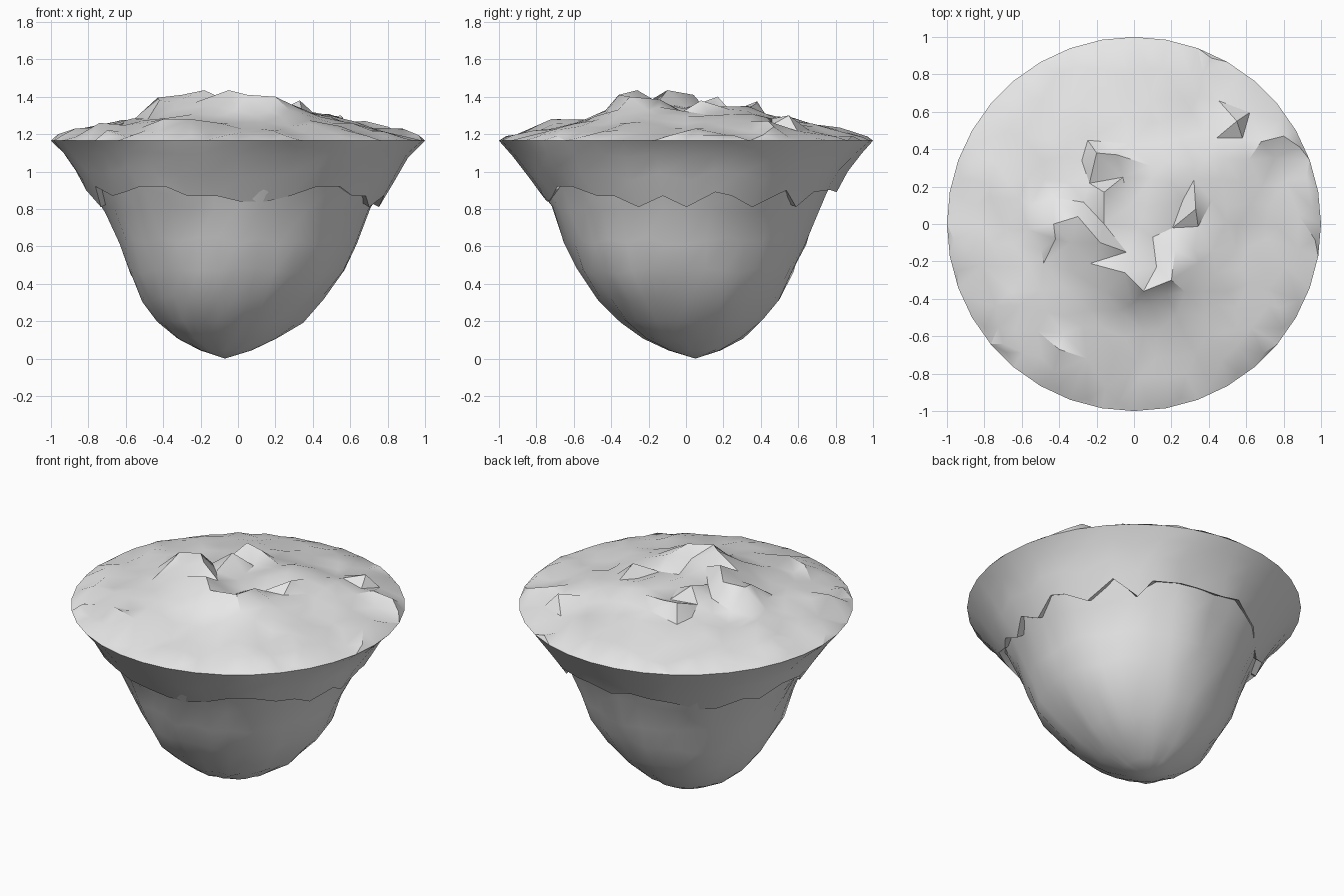
import bpy, bmesh, math, random
from mathutils import Vector, noise, geometry

cube = bpy.data.objects.get("Cube")
if cube:
    bpy.data.objects.remove(cube, do_unlink=True)

random.seed(11)
SEGS = 36

stone = bpy.data.materials.new("light grey stone")
stone.use_nodes = True
grey = (0.8, 0.8, 0.8, 1)
stone.diffuse_color = grey
stone.node_tree.nodes["Principled BSDF"].inputs["Base Color"].default_value = grey


def lerp_profile(profile, t):
    """Piecewise linear lookup in a list of (t, value)."""
    for (a, va), (b, vb) in zip(profile, profile[1:]):
        if t <= b:
            return va + (vb - va) * max(t - a, 0) / (b - a)
    return profile[-1][1]


def loft(bm, rings):
    """Bridge closed rings of points and return the rings of vertices."""
    loops = [[bm.verts.new(p) for p in ring] for ring in rings]
    for a, b in zip(loops, loops[1:]):
        for i in range(SEGS):
            j = (i + 1) % SEGS
            bm.faces.new((a[i], a[j], b[j], b[i]))
    return loops


def fan(bm, loop, point):
    """Close a ring with a fan of triangles."""
    tip = bm.verts.new(point)
    for i in range(SEGS):
        bm.faces.new((tip, loop[i], loop[(i + 1) % SEGS]))


def finish(bm, name, sharp):
    bmesh.ops.recalc_face_normals(bm, faces=bm.faces)
    mesh = bpy.data.meshes.new(name)
    bm.to_mesh(mesh)
    bm.free()
    mesh.materials.append(stone)
    obj = bpy.data.objects.new(name, mesh)
    bpy.context.collection.objects.link(obj)
    bpy.ops.object.select_all(action='DESELECT')
    obj.select_set(True)
    bpy.context.view_layer.objects.active = obj
    bpy.ops.object.shade_smooth_by_angle(angle=math.radians(sharp))


def angle(i):
    return 2 * math.pi * i / SEGS


# Rock body: rounded cone whose tip is slightly off centre
ROCK = [(0.0, 0.0), (0.045, 0.14), (0.11, 0.27), (0.2, 0.385), (0.32, 0.485),
        (0.47, 0.58), (0.63, 0.64), (0.8, 0.71), (0.9, 0.765), (1.02, 0.82)]
bm = bmesh.new()
rings = []
for z, r in ROCK[1:]:
    shift = max(0, 1 - z / 0.5)
    ring = []
    for i in range(SEGS):
        a = angle(i)
        lump = noise.noise(Vector((math.cos(a) * 2, math.sin(a) * 2, z * 2.5)))
        rr = r * (1 + 0.03 * lump) + random.uniform(-0.009, 0.009) * min(1, z * 4)
        ring.append((rr * math.cos(a) - 0.07 * shift, rr * math.sin(a) + 0.05 * shift,
                     z + random.uniform(-0.02, 0.02) * min(1, z * 3)))
    rings.append(ring)
loops = loft(bm, rings)
fan(bm, loops[0], (-0.07, 0.05, 0))
fan(bm, loops[-1], (0, 0, 1.05))
finish(bm, "rock_body", 40)

# Crust skirt: ragged lower lip partly merging with the rock, flaring to the rim
SKIRT = [(0.8, 0.735), (0.88, 0.785), (0.98, 0.85), (1.08, 0.925), (1.14, 0.98), (1.165, 1.0)]
rag = [random.choice((0.81, 0.84, 0.87, 0.89, 0.9, 0.92)) for _ in range(SEGS)]
bm = bmesh.new()
rings = []
for inset, t in ((0.06, 0.0), (0.0, 0.0), (0.0, 0.4), (0.0, 0.75), (0.0, 1.0)):
    ring = []
    for i in range(SEGS):
        a = angle(i)
        z = rag[i] + (1.165 - rag[i]) * t
        r = lerp_profile(SKIRT, z) - inset
        if t < 1:
            r += 0.035 * noise.noise(Vector((math.cos(a) * 3, math.sin(a) * 3, z * 3)))
            a += random.uniform(-0.04, 0.04)
        ring.append((r * math.cos(a), r * math.sin(a), z + inset * 0.5))
    rings.append(ring)
rim = loft(bm, rings)[-1]

# Ground: gentle dome with mounds
DOME = [(0, 1.335), (0.3, 1.32), (0.5, 1.285), (0.7, 1.245), (0.9, 1.2), (0.97, 1.185), (1.0, 1.165)]
MOUNDS = [(0.24, 0.36, 0.05, 0.14), (-0.12, 0.38, 0.03, 0.1), (0.5, 0.3, 0.04, 0.14),
          (-0.3, -0.72, 0.05, 0.12), (-0.55, -0.45, 0.02, 0.15), (-0.7, 0.15, 0.03, 0.1),
          (-0.08, -0.28, 0.065, 0.2), (-0.35, -0.02, 0.045, 0.16), (0.25, -0.22, 0.05, 0.15)]
# Broken ridge and hollow near the middle, then chipped ledges further out
FEATURES = [(-0.43, 0.0, 1.395), (-0.3, 0.04, 1.41), (-0.18, -0.1, 1.435), (-0.05, -0.26, 1.435),
            (0.05, -0.36, 1.41), (0.2, -0.3, 1.4), (-0.34, -0.25, 1.33), (-0.16, 0.17, 1.40),
            (-0.16, 0.0, 1.34), (-0.02, 0.1, 1.32), (-0.04, -0.15, 1.37), (0.1, -0.07, 1.31),
            (0.22, -0.14, 1.385), (0.15, 0.1, 1.35), (0.33, 0.08, 1.38), (-0.42, -0.08, 1.38),
            (-0.2, 0.38, 1.375), (-0.06, 0.25, 1.31), (-0.09, 0.37, 1.36), (-0.34, -0.1, 1.37),
            (0.55, 0.55, 1.30), (0.58, 0.46, 1.25), (0.68, 0.44, 1.27), (0.8, 0.47, 1.24),
            (-0.74, -0.44, 1.26), (-0.7, -0.64, 1.22), (-0.25, -0.72, 1.28), (-0.15, -0.88, 1.19),
            (-0.4, -0.67, 1.28), (-0.84, 0.3, 1.23), (-0.87, -0.15, 1.23), (0.88, 0.05, 1.23)]


def ground(x, y):
    z = lerp_profile(DOME, math.hypot(x, y))
    for mx, my, h, w in MOUNDS:
        z += h * math.exp(-((x - mx) ** 2 + (y - my) ** 2) / (w * w))
    return z + 0.025 * noise.noise(Vector((x * 4, y * 4, 3.7)))


# Scatter: rim, inner rim ring, feature points, then a jittered grid
points = [v.co.copy() for v in rim]
for i in range(SEGS):
    a = angle(i + 0.5)
    r = random.uniform(0.955, 0.98)
    points.append(Vector((r * math.cos(a), r * math.sin(a), random.uniform(1.178, 1.2))))
points += [Vector(p) for p in FEATURES]
STEP = 0.115
for row in range(-8, 9):
    for col in range(-8, 9):
        x = (col + 0.5 * (row % 2)) * STEP + random.uniform(-0.035, 0.035)
        y = row * STEP + random.uniform(-0.035, 0.035)
        clear = all(math.hypot(x - px, y - py) > 0.08 for px, py, _ in FEATURES)
        if math.hypot(x, y) < 0.91 and clear:
            points.append(Vector((x, y, ground(x, y) + random.uniform(-0.012, 0.012))))

flat, _, tris, origin, _, _ = geometry.delaunay_2d_cdt(
    [p.to_2d() for p in points], [], [], 0, 1e-5)
verts = []
for source in origin:
    k = source[0]
    verts.append(rim[k] if k < SEGS else bm.verts.new(points[k]))
for tri in tris:
    bm.faces.new([verts[k] for k in tri])
finish(bm, "ground_crust", 36)
